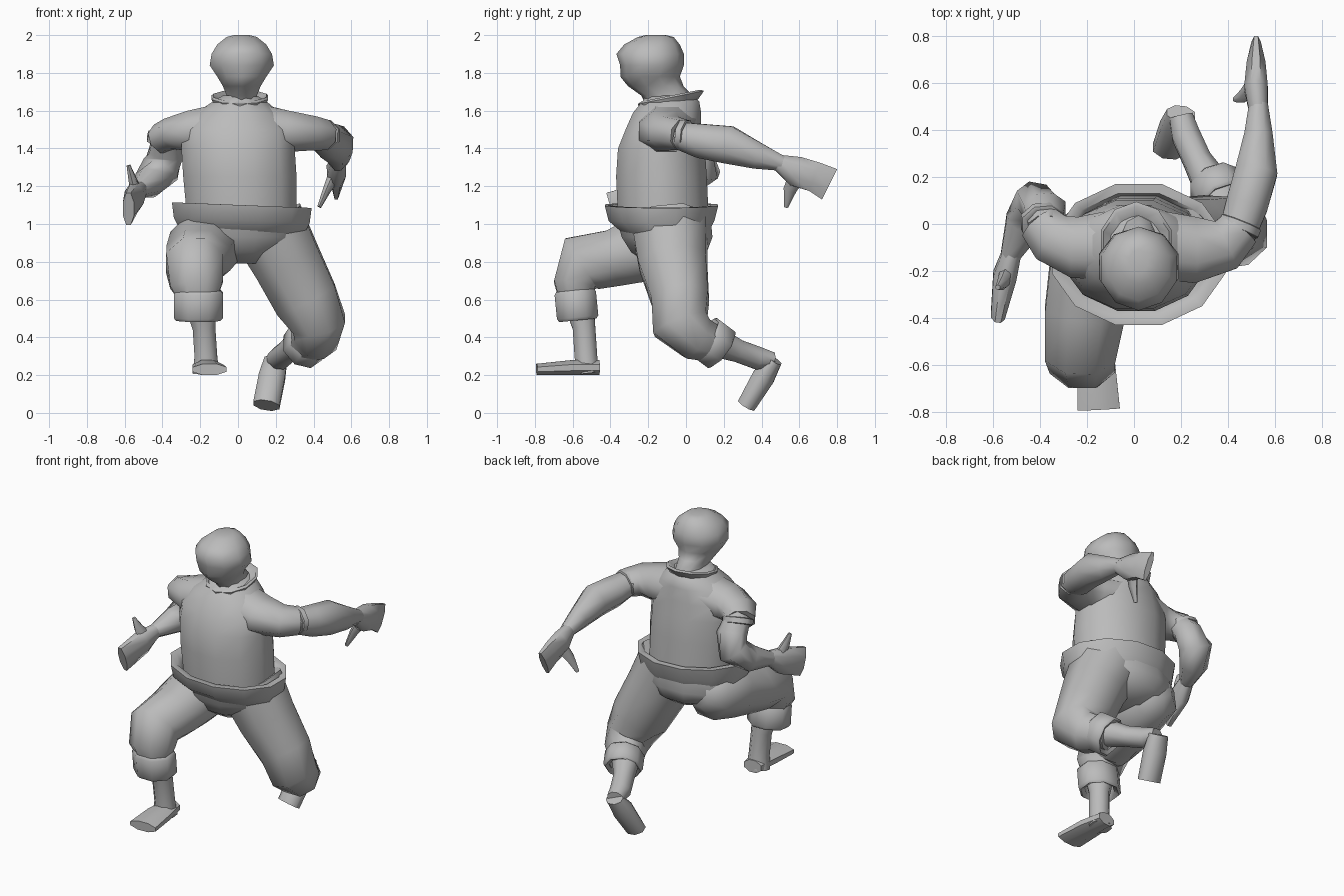
import bpy
import bmesh
import math
from mathutils import Vector

default_cube = bpy.data.objects.get("Cube")
if default_cube:
    bpy.data.objects.remove(default_cube, do_unlink=True)

# Single clay colour
clay = bpy.data.materials.new("grey_clay")
clay.use_nodes = True
clay_colour = (0.5, 0.5, 0.5, 1)
clay.diffuse_color = clay_colour
clay.node_tree.nodes["Principled BSDF"].inputs["Base Color"].default_value = clay_colour

X, Z = Vector((1, 0, 0)), Vector((0, 0, 1))
CENTIMETRE = 0.01


def section_points(centre, tangent, reference, along, across, sides, squareness):
    """Points of one cross-section, from a rounded to a boxy polygon."""
    tangent = tangent.normalized()
    first = (reference - tangent * reference.dot(tangent)).normalized()
    second = tangent.cross(first)
    points = []
    for i in range(sides):
        angle = math.tau * (i + 0.5) / sides
        c, s = math.cos(angle), math.sin(angle)
        boxy = max(abs(c), abs(s)) ** squareness
        rounded = math.cos(math.pi / sides) ** (1 - squareness)
        stretch = 1 / (boxy * rounded)
        points.append(centre + first * (along * c * stretch) + second * (across * s * stretch))
    return points


def loft(name, sections, reference=X, axis=None, sides=8, squareness=0.0, ring=False):
    """Skin sections of (x, y, z, radius along reference, radius across), in centimetres."""
    centres = [Vector(s[:3]) for s in sections]
    last = len(centres) - 1
    bm = bmesh.new()
    rows = []
    for i, s in enumerate(sections):
        tangent = axis or centres[min(i + 1, last)] - centres[max(i - 1, 0)]
        points = section_points(centres[i], tangent, reference, s[3], s[4], sides, squareness)
        rows.append([bm.verts.new(p * CENTIMETRE) for p in points])
    pairs = list(zip(rows, rows[1:]))
    if ring:
        pairs.append((rows[-1], rows[0]))
    else:
        bm.faces.new(rows[0])
        bm.faces.new(rows[-1])
    for lower, upper in pairs:
        for i in range(sides):
            j = (i + 1) % sides
            bm.faces.new((lower[i], lower[j], upper[j], upper[i]))
    bmesh.ops.recalc_face_normals(bm, faces=bm.faces)
    mesh = bpy.data.meshes.new(name)
    bm.to_mesh(mesh)
    bm.free()
    mesh.materials.append(clay)
    obj = bpy.data.objects.new(name, mesh)
    bpy.context.collection.objects.link(obj)
    bpy.ops.object.select_all(action="DESELECT")
    obj.select_set(True)
    bpy.context.view_layer.objects.active = obj
    bpy.ops.object.shade_smooth_by_angle(angle=math.radians(60))
    return obj


def cuff(name, centre, axis, along, across, length, reference=X):
    """Rolled fabric band around a limb."""
    centre, axis = Vector(centre), Vector(axis).normalized()
    profile = ((-0.5, 0.9), (-0.4, 1), (0.4, 1), (0.5, 0.9), (0.4, 0.7), (-0.4, 0.7))
    sections = [(*(centre + axis * length * t), along * r, across * r) for t, r in profile]
    return loft(name, sections, reference, axis, ring=True)


# Head and neck
loft("head", [
    (2, -8, 160, 9, 11), (2, -10, 168, 8, 13), (2, -16, 173, 10, 14),
    (2, -19, 178, 13, 15), (2, -18, 184, 17, 16), (2, -19, 190, 16, 17),
    (2, -18, 195, 13, 14), (2, -16, 199, 8, 9), (2, -16, 200, 4, 5),
], axis=Z, sides=10)

# Shirt body, collar and flared hem
loft("shirt", [
    (2, -12, 104, 29, 24), (1, -13, 125, 30, 24), (0, -13, 140, 30, 23),
    (0, -12, 150, 30, 20), (0, -10, 159, 22, 18), (1, -8, 165, 14, 15),
    (1, -9, 168, 9, 12),
], axis=Z, sides=12)
collar_axis = Vector((0, -0.2, 1))
loft("collar", [
    (1, -9, 163, 13, 15), (1, -8, 167, 15, 17), (1, -8, 168, 14, 15), (1, -9, 164, 7, 10),
], axis=collar_axis, sides=10, ring=True)
loft("hem", [
    (2, -11, 96, 33, 23), (2, -13, 102, 36, 28), (2, -13, 110, 37, 30),
    (2, -13, 110, 33, 26), (2, -12, 104, 28, 23),
], axis=Vector((0.04, 0, 1)), sides=12, ring=True)

# Seat of the trousers
loft("trouser_seat", [
    (2, -12, 104, 32, 25), (1, -10, 93, 33, 24), (1, -9, 85, 26, 20), (3, -9, 79, 12, 11),
], axis=Z, sides=12)

# Sleeves
loft("left_sleeve", [
    (8, -9, 151, 13, 15), (26, -11, 149, 11, 14), (39, -9, 148, 9, 11), (45, -2, 147, 8, 9),
], reference=Z)
loft("right_sleeve", [
    (-8, -9, 151, 13, 15), (-25, -10, 149, 11, 13), (-35, -6, 148, 8, 11), (-40, 0, 145, 8, 9),
], reference=Z)
cuff("left_sleeve_cuff", (45, -1, 147), (0.4, 1, -0.1), 8, 9, 4, Z)
cuff("right_sleeve_cuff", (-39, 1, 145), (-0.2, 0.5, -1), 9, 8, 4)

# Left arm reaching back, with hand and thumb
loft("left_arm", [
    (44, -4, 147, 7, 8), (48, 8, 144, 9, 9), (52, 22, 142, 10, 9),
    (53, 38, 136, 7, 6), (53, 51, 132, 4, 4),
], reference=Z)
loft("left_hand", [(53, 48, 133, 4, 4), (52, 58, 128, 8, 5), (52, 68, 125, 8, 4), (52, 76, 121, 9, 2)],
     reference=Z, squareness=0.7)
loft("left_thumb", [(51, 59, 126, 3, 4), (47, 55, 118, 2, 3), (43, 53, 109, 1, 1)], sides=6)

# Right arm bent forward, with hand and thumb
loft("right_arm", [
    (-38, -2, 148, 7, 7), (-38, 6, 138, 9, 8), (-41, 9, 129, 10, 9),
    (-47, 0, 122, 8, 8), (-53, -14, 118, 4, 4),
])
loft("right_hand", [(-52, -12, 119, 4, 4), (-55, -22, 114, 5, 8), (-58, -39, 108, 3, 9)],
     squareness=0.7)
loft("right_thumb", [(-54, -21, 117, 3, 4), (-56, -25, 124, 2, 3), (-58, -27, 131, 1, 1)], sides=6)

# Left leg trailing back
loft("left_trouser_leg", [
    (15, -9, 101, 20, 20), (26, -7, 80, 18, 18), (36, -3, 60, 17, 15),
    (43, -3, 47, 14, 15), (41, 5, 40, 12, 12), (34, 16, 36, 9, 9),
])
cuff("left_trouser_cuff", (36, 14, 37), (-0.4, 0.8, -0.6), 11, 12, 12)
loft("left_boot", [
    (34, 15, 38, 8, 8), (27, 27, 33, 6, 6), (22, 38, 29, 6, 6), (20, 46, 28, 5, 4),
])
loft("left_foot", [(20, 47, 28, 6, 4), (18, 41, 19, 7, 6), (15, 32, 4, 7, 5)], squareness=0.7)

# Right leg stepping forward
loft("right_trouser_leg", [
    (-13, 7, 92, 9, 8), (-15, -2, 91, 17, 17), (-18, -20, 88, 18, 18), (-21, -38, 82, 17, 15),
    (-23, -55, 79, 15, 16), (-22, -59, 68, 14, 11), (-21, -58, 60, 10, 9),
])
cuff("right_trouser_cuff", (-21, -58, 57), (0, 0.1, -1), 13, 11, 16)
loft("right_boot", [
    (-20, -57, 60, 9, 8), (-18, -54, 45, 6, 6), (-17, -53, 30, 6, 6), (-17, -52, 21, 7, 6),
])
loft("right_foot", [(-17, -46, 24, 6, 4), (-16, -60, 24, 8, 4), (-15, -79, 23, 9, 3)],
     squareness=0.7)
